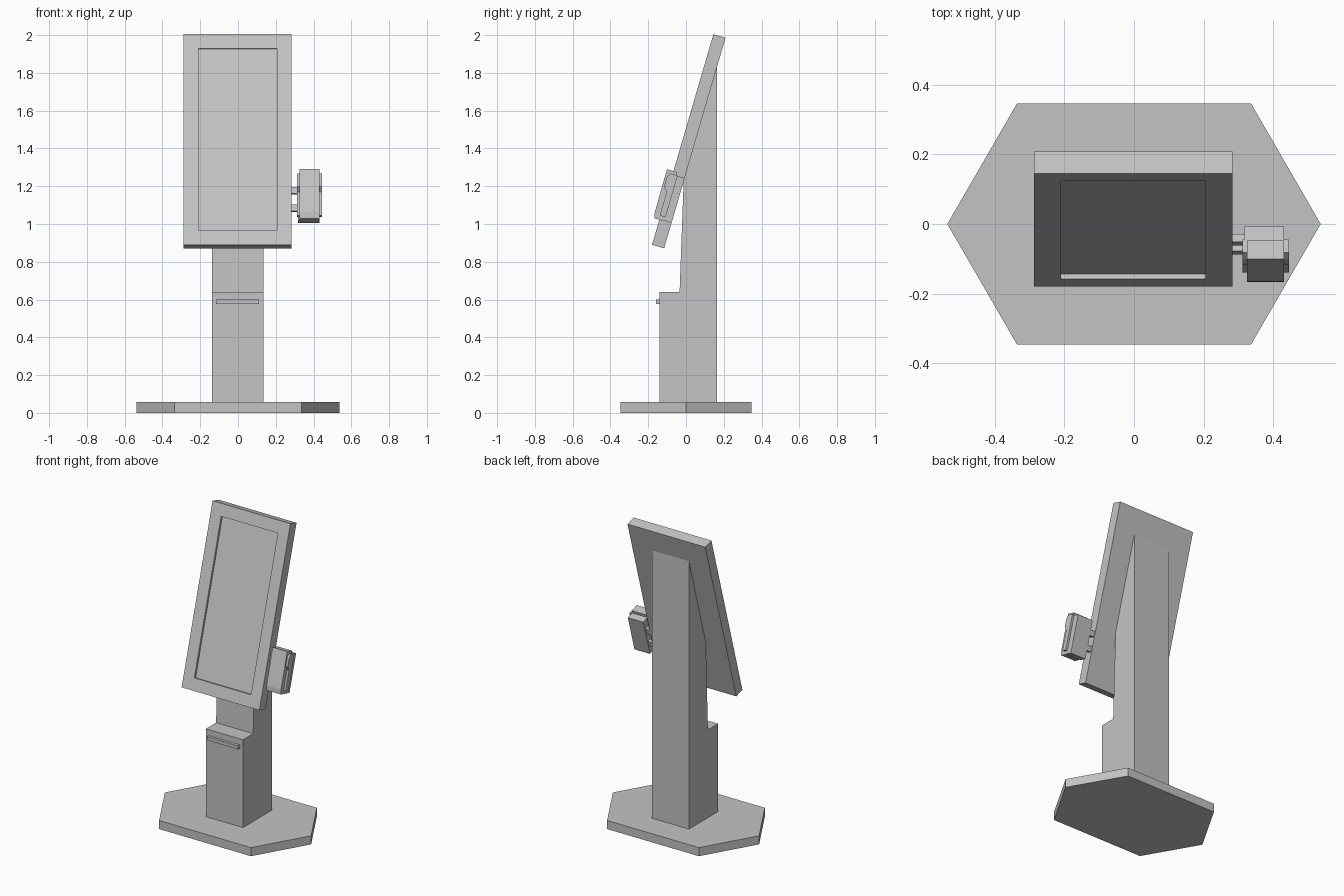
import bpy, bmesh, math
from mathutils import Matrix, Vector

cube = bpy.data.objects.get("Cube")
if cube:
    bpy.data.objects.remove(cube, do_unlink=True)

grey = bpy.data.materials.new("light_grey")
grey.use_nodes = True
COLOUR = (0.55, 0.55, 0.55, 1)
grey.diffuse_color = COLOUR
grey.node_tree.nodes["Principled BSDF"].inputs["Base Color"].default_value = COLOUR

# Leaning frame of the screen: local y is depth, local z runs up the panel
LEAN = Matrix.Translation((0, -0.18, 0.89)) @ Matrix.Rotation(math.radians(-16.25), 4, 'X')
UPRIGHT = Matrix.Identity(4)


def prism(name, points, step, frame=UPRIGHT):
    """Extrude a flat outline along step."""
    bm = bmesh.new()
    face = bm.faces.new([bm.verts.new(p) for p in points])
    extruded = bmesh.ops.extrude_face_region(bm, geom=[face])["geom"]
    verts = [v for v in extruded if isinstance(v, bmesh.types.BMVert)]
    bmesh.ops.translate(bm, verts=verts, vec=Vector(step))
    bmesh.ops.recalc_face_normals(bm, faces=bm.faces)
    return finish(name, bm, frame)


def finish(name, bm, frame):
    bm.transform(frame)
    mesh = bpy.data.meshes.new(name)
    bm.to_mesh(mesh)
    bm.free()
    mesh.materials.append(grey)
    obj = bpy.data.objects.new(name, mesh)
    bpy.context.scene.collection.objects.link(obj)
    return obj


def side_prism(name, profile, x0, x1, frame=UPRIGHT):
    """Extrude a (y, z) profile from x0 to x1."""
    return prism(name, [(x0, y, z) for y, z in profile], (x1 - x0, 0, 0), frame)


def box(name, x0, x1, y0, y1, z0, z1, frame=UPRIGHT):
    return side_prism(name, [(y0, z0), (y1, z0), (y1, z1), (y0, z1)], x0, x1, frame)


# Hexagonal foot
W, C, D = 0.537, 0.337, 0.346
prism("base", [(-W, 0, 0), (-C, -D, 0), (C, -D, 0), (W, 0, 0), (C, D, 0), (-C, D, 0)],
      (0, 0, 0.057))

# Column with a printer step, cut to the slope of the screen
side_prism("column", [(-0.14, 0.057), (-0.14, 0.64), (-0.034, 0.64), (-0.012, 1.24),
                      (0.165, 1.835), (0.165, 0.057)], -0.137, 0.135)
box("printer_slot", -0.117, 0.112, -0.159, -0.14, 0.577, 0.6)

# Screen panel with a recessed display
X0, X1, H, T = -0.288, 0.283, 1.161, 0.067
A0, A1, B0, B1, R = -0.21, 0.206, 0.078, 1.083, 0.015
bm = bmesh.new()


def ring(x0, x1, z0, z1, y):
    return [bm.verts.new(p) for p in ((x0, y, z0), (x1, y, z0), (x1, y, z1), (x0, y, z1))]


rings = [ring(X0, X1, 0, H, T), ring(X0, X1, 0, H, 0),
         ring(A0, A1, B0, B1, 0), ring(A0, A1, B0, B1, R)]
for a, b in zip(rings, rings[1:]):
    for i in range(4):
        j = (i + 1) % 4
        bm.faces.new((a[i], a[j], b[j], b[i]))
bm.faces.new(rings[0])
bm.faces.new(rings[-1])
bmesh.ops.recalc_face_normals(bm, faces=bm.faces)
finish("screen_panel", bm, LEAN)

# Card reader beside the screen
side_prism("reader_front", [(0.02, 0.138), (-0.027, 0.138), (-0.034, 0.17), (-0.036, 0.406),
                            (0.02, 0.406)], 0.325, 0.432, LEAN)
box("reader_back", 0.318, 0.432, 0.02, 0.067, 0.14, 0.387, LEAN)
rail = [(0.028, 0.16), (-0.004, 0.16), (-0.004, 0.29), (-0.025, 0.313),
        (-0.025, 0.365), (-0.012, 0.39), (0.028, 0.39)]
for name, x0, x1 in (("reader_left_rail", 0.432, 0.446), ("reader_right_rail", 0.312, 0.325)):
    side_prism(name, rail, x0, x1, LEAN)

# Bracket arms holding the reader
for name, z in (("upper_arm", 0.312), ("lower_arm", 0.216)):
    box(name, X1, 0.32, 0.038, 0.062, z - 0.018, z + 0.018, LEAN)
